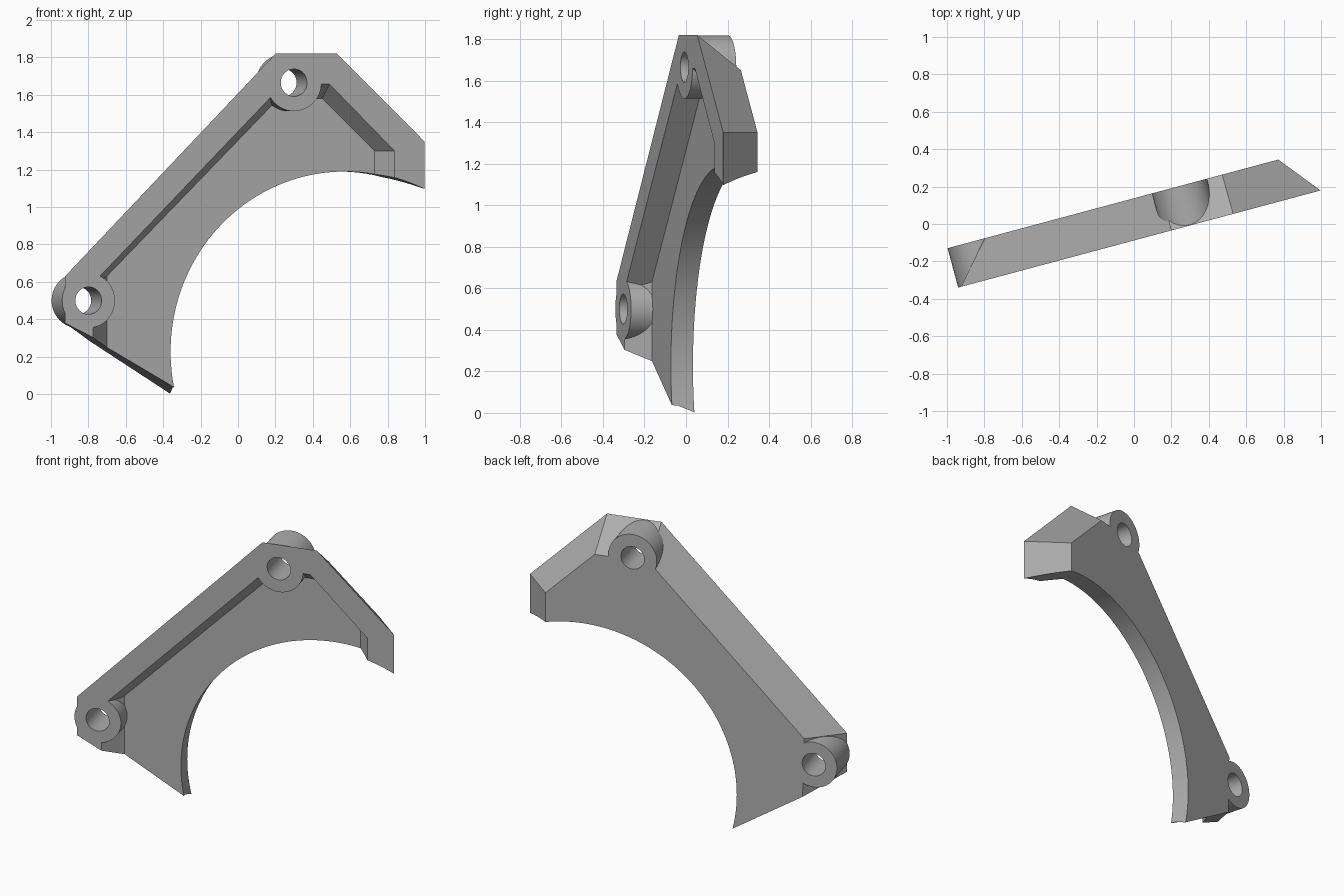
import bpy, bmesh, math
from mathutils import Matrix

if "Cube" in bpy.data.objects:
    bpy.data.objects.remove(bpy.data.objects["Cube"], do_unlink=True)

FRONT, BACK, FLOOR = -0.085, 0.133, 0.023   # depth of front face, back face, pocket floor

metal = bpy.data.materials.new("grey metal")
metal.use_nodes = True
grey = (0.42, 0.42, 0.42, 1)
metal.diffuse_color = grey
metal.node_tree.nodes["Principled BSDF"].inputs["Base Color"].default_value = grey


def finish(bm, name):
    bmesh.ops.recalc_face_normals(bm, faces=bm.faces)
    mesh = bpy.data.meshes.new(name)
    bm.to_mesh(mesh)
    bm.free()
    mesh.materials.append(metal)
    obj = bpy.data.objects.new(name, mesh)
    bpy.context.collection.objects.link(obj)
    return obj


def drafted(name, front, back, y0, y1):
    """Solid between two outlines with tapered sides."""
    bm = bmesh.new()
    a = [bm.verts.new((x, y0, z)) for x, z in front]
    b = [bm.verts.new((x, y1, z)) for x, z in back]
    bm.faces.new(a)
    bm.faces.new(b)
    for i in range(len(a)):
        j = (i + 1) % len(a)
        bm.faces.new((a[i], a[j], b[j], b[i]))
    return finish(bm, name)


def cylinder(name, x, z, radius, y0, y1, sides=64):
    bm = bmesh.new()
    place = Matrix.Translation((x, (y0 + y1) / 2, z)) @ Matrix.Rotation(math.pi / 2, 4, 'X')
    bmesh.ops.create_cone(bm, cap_ends=True, segments=sides, radius1=radius,
                          radius2=radius, depth=y1 - y0, matrix=place)
    return finish(bm, name)


def combine(target, tool, operation):
    mod = target.modifiers.new(tool.name, 'BOOLEAN')
    mod.operation = operation
    mod.solver = 'EXACT'
    mod.object = tool
    bpy.context.view_layer.update()
    graph = bpy.context.evaluated_depsgraph_get()
    mesh = bpy.data.meshes.new_from_object(target.evaluated_get(graph))
    target.modifiers.clear()
    target.data = mesh
    bpy.data.objects.remove(tool, do_unlink=True)


# Bracket plate with tapered outer edges
bracket = drafted(
    "bracket_plate",
    [(-.98, .63), (.185, 1.82), (.526, 1.82), (1.01, 1.35), (1.01, .6), (-.2, -.01), (-.98, .38)],
    [(-.79, .66), (.18, 1.65), (.524, 1.65), (.834, 1.35), (.834, .6), (-.2, -.086), (-.78, .28)],
    FRONT, BACK)

# Front pocket with sloping walls
pocket = drafted(
    "pocket_cutter",
    [(-.83, .59), (.227, 1.66), (.484, 1.66), (.847, 1.30), (.847, -.2), (-.83, -.2)],
    [(-.72, .63), (.23, 1.58), (.472, 1.58), (.762, 1.30), (.762, -.2), (-.72, -.2)],
    FRONT - .004, FLOOR)
combine(bracket, pocket, 'DIFFERENCE')

# Large round cut-out along the inner edge
combine(bracket, cylinder("arc_cutter", .596, .227, .963, -1, 1, 160), 'DIFFERENCE')

# Bolt bosses, then their holes
bosses = [("lower", -.85, .5, .146), ("upper", .287, 1.665, .152)]
for name, x, z, r in bosses:
    combine(bracket, cylinder(name + "_boss", x, z, r, FRONT, BACK), 'UNION')
for name, x, z, r in bosses:
    combine(bracket, cylinder(name + "_hole_cutter", x, z, .073, -1, 1, 48), 'DIFFERENCE')

# Turn the plate to its mounting angle
bracket.data.transform(Matrix.Rotation(math.radians(15), 4, 'Z'))
bpy.ops.object.select_all(action='DESELECT')
bracket.select_set(True)
bpy.context.view_layer.objects.active = bracket
bpy.ops.object.shade_smooth_by_angle(angle=math.radians(25))
